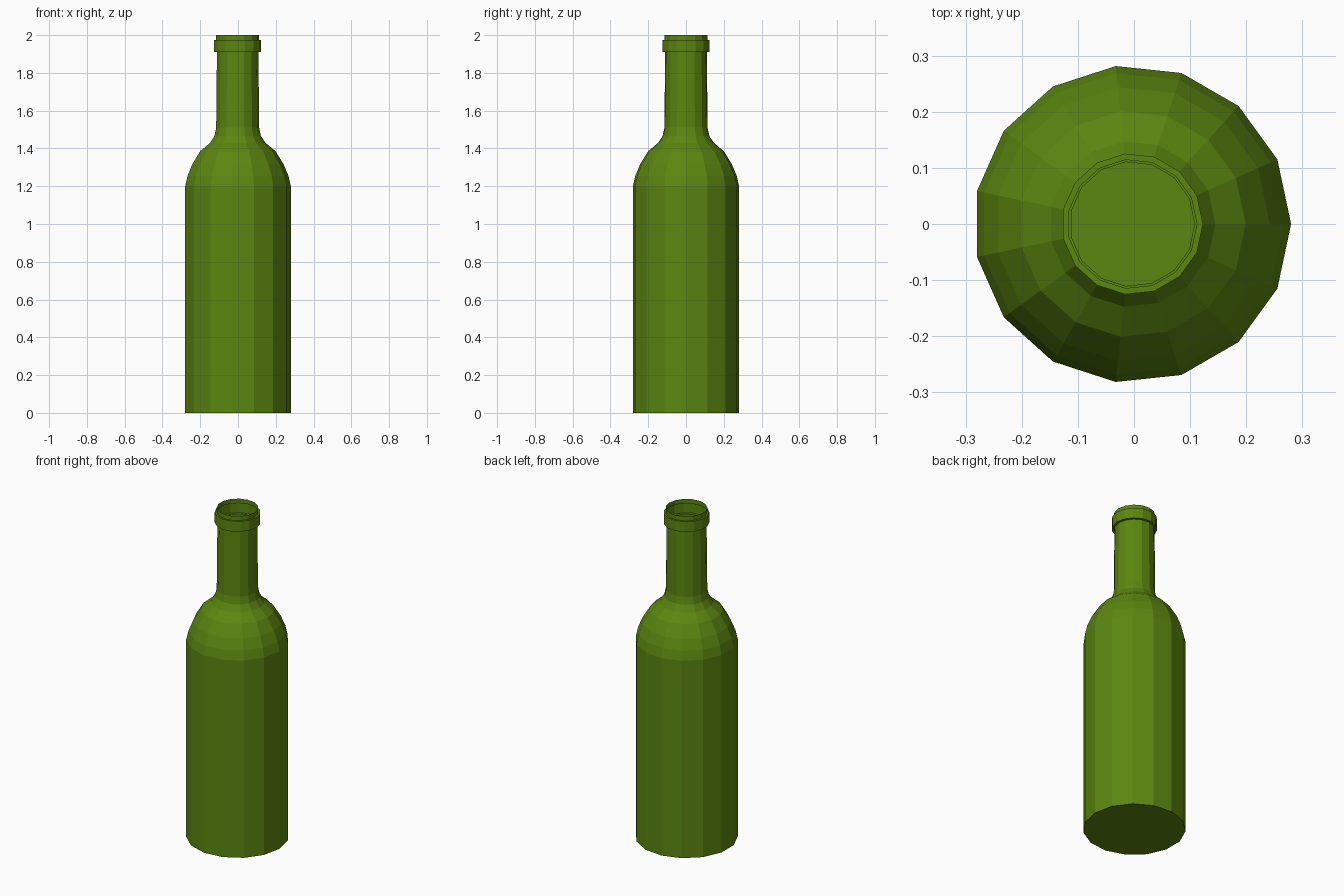
import bpy, bmesh
from math import cos, sin, tau

if "Cube" in bpy.data.objects:
    bpy.data.objects.remove(bpy.data.objects["Cube"])

SIDES = 15
CENTRE_X = -0.003  # odd side count: shift so the bounds are centred

# (radius, height) from base to mouth
profile = [
    (0.283, 0.0), (0.283, 1.2),                       # body
    (0.270, 1.255), (0.245, 1.315), (0.202, 1.385),   # shoulder
    (0.148, 1.43), (0.124, 1.467), (0.115, 1.51),     # neck flare
    (0.111, 1.91),                                    # neck
    (0.126, 1.91), (0.126, 1.973), (0.115, 1.973),    # raised lip
    (0.115, 2.0),                                     # open mouth
]

bm = bmesh.new()
rings = [[bm.verts.new((CENTRE_X + r * cos(tau * i / SIDES),
                        r * sin(tau * i / SIDES), z))
          for i in range(SIDES)] for r, z in profile]

# walls
for low, high in zip(rings, rings[1:]):
    for i in range(SIDES):
        j = (i + 1) % SIDES
        bm.faces.new((low[i], low[j], high[j], high[i]))

# flat base
bm.faces.new(rings[0][::-1])

mesh = bpy.data.meshes.new("bottle")
bm.to_mesh(mesh)
bm.free()

# green glass
glass = bpy.data.materials.new("green_glass")
glass.diffuse_color = (0.105, 0.24, 0.005, 1)
glass.use_nodes = True
glass.node_tree.nodes["Principled BSDF"].inputs["Base Color"].default_value = glass.diffuse_color
mesh.materials.append(glass)

bottle = bpy.data.objects.new("bottle", mesh)
bpy.context.collection.objects.link(bottle)
